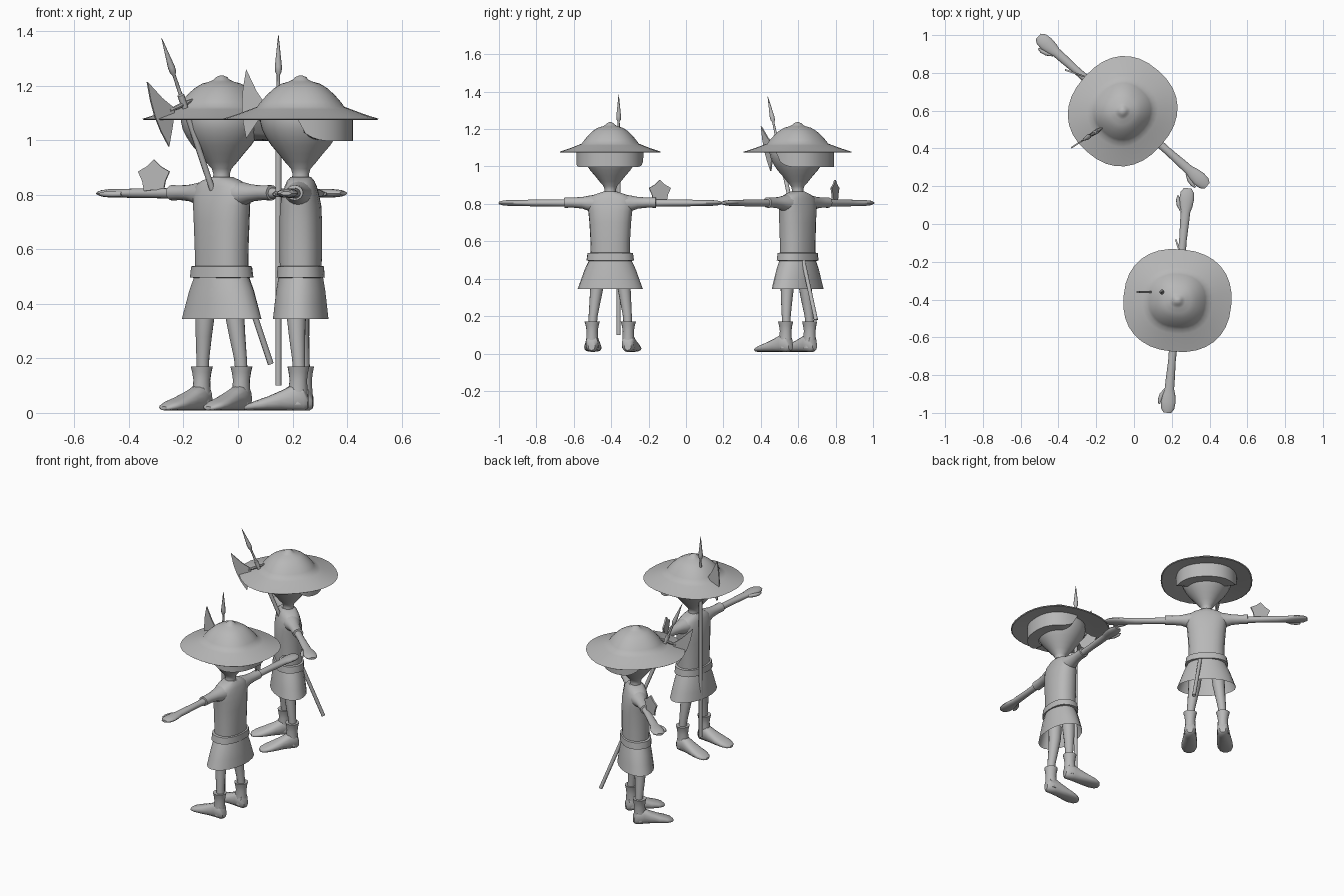
import bpy, bmesh, math
from mathutils import Matrix, Vector

if "Cube" in bpy.data.objects:
    bpy.data.objects.remove(bpy.data.objects["Cube"])

grey = bpy.data.materials.new("plain_grey")
grey.diffuse_color = (0.48, 0.48, 0.48, 1)
grey.use_nodes = True
grey.node_tree.nodes["Principled BSDF"].inputs["Base Color"].default_value = grey.diffuse_color


def make(name, verts, faces, mat, angle=40):
    me = bpy.data.meshes.new(name)
    me.from_pydata([mat @ Vector(v) for v in verts], [], faces)
    bm = bmesh.new()
    bm.from_mesh(me)
    bmesh.ops.recalc_face_normals(bm, faces=bm.faces)
    bm.to_mesh(me)
    bm.free()
    me.materials.append(grey)
    ob = bpy.data.objects.new(name, me)
    bpy.context.collection.objects.link(ob)
    bpy.ops.object.select_all(action='DESELECT')
    ob.select_set(True)
    bpy.context.view_layer.objects.active = ob
    bpy.ops.object.shade_smooth_by_angle(angle=math.radians(angle))
    return ob


def loft(name, rings, mat, axis='z', n=20, power=2.0, caps=True, angle=40):
    """rings: (position on axis, centre a, centre b, radius a, radius b)"""
    verts, faces = [], []
    for t, ca, cb, ra, rb in rings:
        for i in range(n):
            w = 2 * math.pi * i / n
            c, s = math.cos(w), math.sin(w)
            a = ca + ra * math.copysign(abs(c) ** (2 / power), c)
            b = cb + rb * math.copysign(abs(s) ** (2 / power), s)
            verts.append({'z': (a, b, t), 'x': (t, a, b), 'y': (a, t, b)}[axis])
    for k in range(len(rings) - 1):
        for i in range(n):
            j = (i + 1) % n
            faces.append((k * n + i, k * n + j, (k + 1) * n + j, (k + 1) * n + i))
    if caps:
        faces += [tuple(range(n)), tuple(range((len(rings) - 1) * n, len(rings) * n))]
    return make(name, verts, faces, mat, angle)


def plate(name, outline, thick, mat):
    """flat outline in local x-z, extruded along y"""
    n = len(outline)
    verts = [(x, y, z) for y in (-thick / 2, thick / 2) for x, z in outline]
    faces = [tuple(range(n)), tuple(range(n, 2 * n))]
    faces += [(i, (i + 1) % n, n + (i + 1) % n, n + i) for i in range(n)]
    return make(name, verts, faces, mat, 20)


def figure(tag, centre, turn, star_x):
    M = Matrix.Translation((centre[0], centre[1], 0)) @ Matrix.Rotation(math.radians(turn), 4, 'Z')

    # tunic, belt and open skirt
    loft("tunic_" + tag, [(z, 0, 0, a, b) for z, a, b in (
        (.49, .106, .076), (.6, .106, .078), (.7, .112, .078), (.76, .118, .075),
        (.8, .125, .066), (.83, .118, .058), (.85, .085, .05), (.865, .04, .038))], M, power=2.3)
    loft("belt_" + tag, [(z, 0, 0, a, b) for z, a, b in (
        (.495, .11, .078), (.497, .128, .088), (.537, .122, .085), (.54, .1, .074))], M, power=2.3)
    loft("skirt_" + tag, [(z, 0, 0, a, b) for z, a, b in (
        (.51, .108, .08), (.45, .137, .09), (.4, .155, .096), (.345, .175, .102))], M, caps=False)

    # neck and head
    loft("head_" + tag, [(z, 0, 0, r, r) for z, r in (
        (.84, .036), (.875, .03), (.895, .036), (.92, .058), (.95, .082), (.98, .108), (1.01, .128),
        (1.04, .143), (1.07, .15), (1.1, .148), (1.13, .13))], M, n=24)

    # hair around the back of the head, front corners rounded up
    verts, faces, n = [], [], 24
    for i in range(n + 1):
        w = math.pi * i / n
        c, s = math.cos(w), math.sin(w)
        x = .18 * math.copysign(abs(c) ** .85, c)
        y = .19 * abs(s) ** .85
        f = min(1, max(0, y / .12))
        low = 1.085 - .088 * math.sqrt(1 - (1 - f) ** 2)
        verts += [(x * .65, y * .65, low + .004), (x, y, low), (x, y, 1.1), (x * .65, y * .65, 1.1)]
    for i in range(n):
        for k in range(3):
            faces.append((4 * i + k, 4 * i + k + 1, 4 * i + k + 5, 4 * i + k + 4))
    make("hair_" + tag, verts, faces, M)

    # wide hat with dome and small peak
    loft("hat_" + tag, [(z, 0, 0, r * .95, r) for z, r in (
        (1.095, .14), (1.085, .2), (1.074, .28), (1.078, .286), (1.096, .23), (1.113, .185),
        (1.122, .16), (1.14, .147), (1.165, .125), (1.19, .098), (1.207, .07), (1.215, .042),
        (1.222, .028), (1.231, .02), (1.237, .006))], M, n=32, power=2.3)

    for side, s in (("left", 1), ("right", -1)):
        # sleeve, forearm with flat hand, thumb
        loft(f"{side}_sleeve_{tag}", [(s * x, 0, z, a, b) for x, z, a, b in (
            (.06, .8, .055, .052), (.11, .803, .045, .042), (.15, .806, .034, .031),
            (.2, .807, .03, .027), (.245, .807, .031, .028), (.247, .807, .018, .018))], M, 'x', 16)
        loft(f"{side}_arm_{tag}", [(s * x, 0, .805, a, b) for x, a, b in (
            (.22, .022, .02), (.32, .02, .018), (.42, .024, .018), (.47, .025, .016),
            (.5, .034, .016), (.54, .039, .016), (.575, .035, .013), (.597, .02, .007))], M, 'x', 16)
        loft(f"{side}_thumb_{tag}", [(s * x, y, .802, a, b) for x, y, a, b in (
            (.47, -.018, .01, .01), (.5, -.036, .013, .011), (.53, -.045, .011, .01),
            (.555, -.047, .004, .005))], M, 'x', 10)
        # leg and boot
        loft(f"{side}_leg_{tag}", [(z, s * x, y, r, r) for z, x, y, r in (
            (.12, .096, .005, .022), (.2, .092, 0, .024), (.28, .082, -.006, .03),
            (.36, .072, -.01, .036), (.44, .066, -.008, .04))], M, n=14)
        loft(f"{side}_boot_cuff_{tag}", [(z, s * .097, y, a, b) for z, y, a, b in (
            (.03, -.002, .034, .034), (.08, -.002, .032, .036), (.12, 0, .03, .032),
            (.15, 0, .035, .036), (.17, 0, .041, .04), (.168, 0, .024, .024))], M, n=16)
        loft(f"{side}_foot_{tag}", [(y, s * x, z, a, b) for y, x, z, a, b in (
            (.036, .097, .042, .018, .025), (.022, .097, .052, .032, .044), (-.02, .098, .056, .036, .048),
            (-.06, .1, .046, .04, .037), (-.11, .104, .035, .046, .026), (-.155, .107, .027, .046, .018),
            (-.185, .108, .021, .034, .012), (-.197, .108, .017, .016, .006))], M, 'y', 16, 2.4)

    # small star standing on the right sleeve
    star = [((.064 if i % 2 == 0 else .047) * math.sin(math.pi * i / 5),
             (.064 if i % 2 == 0 else .047) * math.cos(math.pi * i / 5)) for i in range(10)]
    plate("star_" + tag, star, .009, M @ Matrix.Translation((star_x, -.015, .865))
          @ Matrix.Rotation(math.radians(22.3), 4, 'Z'))


def halberd(tag, base, top):
    # local z runs along the pole, local x points to the blade
    base, top = Vector(base), Vector(top)
    p = (top - base).normalized()
    u = Vector((-1, 0, 0)) if p.z > .999 else Vector((p.x, p.y, 0))
    u = (u - p * u.dot(p)).normalized()
    M = Matrix.Translation(base) @ Matrix((u, p.cross(u), p)).transposed().to_4x4()
    loft("pole_" + tag, [(z, 0, 0, r, r) for z, r in (
        (0, .011), (1.0, .011), (1.06, .013), (1.065, .007), (1.14, .006), (1.15, .012),
        (1.17, .013), (1.285, .001))], M, n=10)
    loft("blade_bar_" + tag, [(x, 0, 1.025, r, r) for x, r in (
        (-.05, .002), (-.015, .009), (.03, .009), (.065, .006))], M, 'x', 8)
    plate("blade_" + tag, [(.05, 1.035), (.08, 1.08), (.118, 1.16), (.13, 1.09), (.134, 1.03),
                           (.13, .97), (.118, .905), (.075, .97), (.05, 1.015)], .008, M)


figure("a", (.23, -.405), -95.2, -.265)
figure("b", (-.06, .597), -41.5, -.318)
halberd("a", (.148, -.36, .1), (.148, -.36, 1.385))
halberd("b", (.12, .695, .18), (-.283, .435, 1.383))
